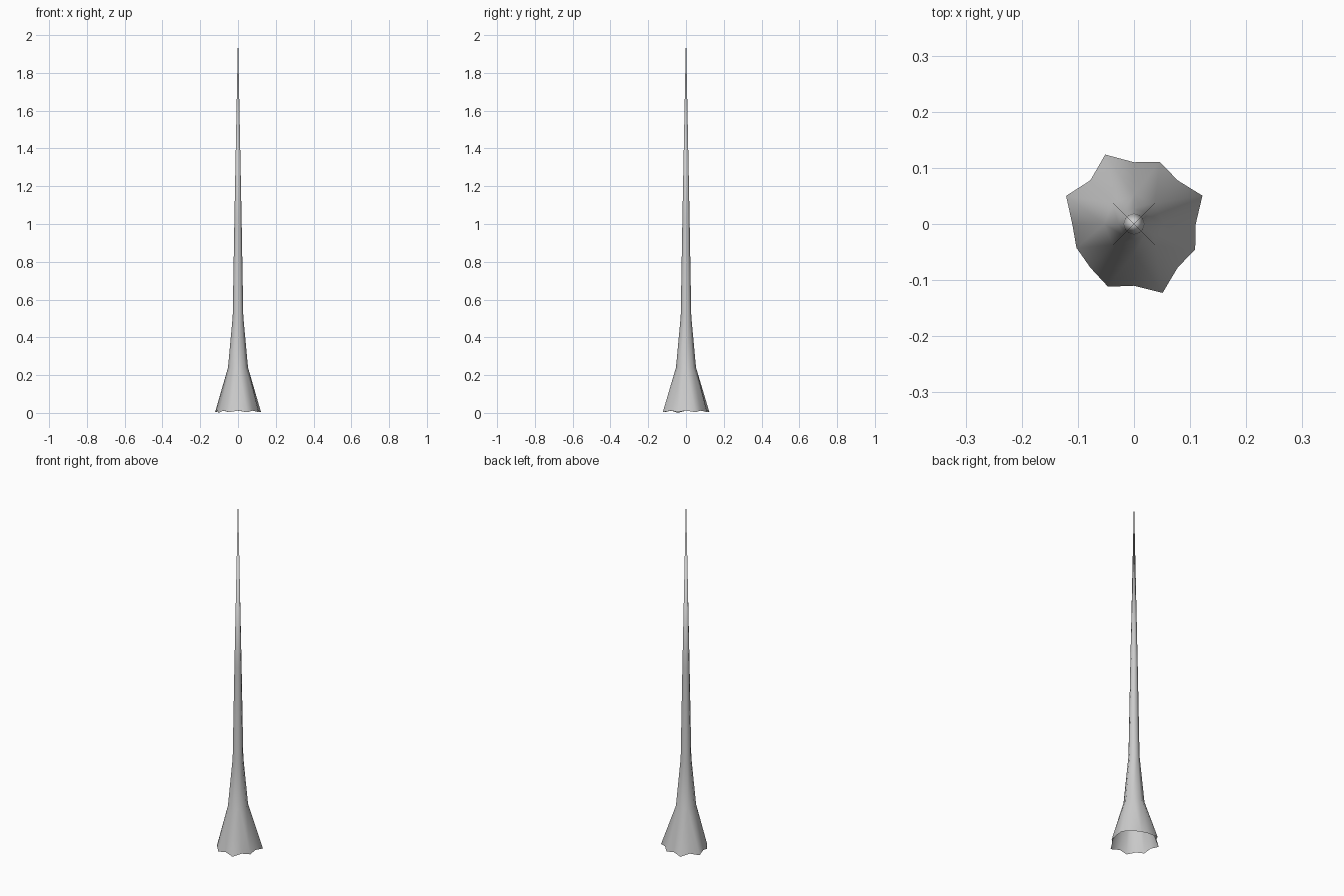
import bpy, bmesh
from math import cos, sin, radians

if "Cube" in bpy.data.objects:
    bpy.data.objects.remove(bpy.data.objects["Cube"])

bm = bmesh.new()

def ring(z, radius, sides=8):
    step = 360 / sides
    return [bm.verts.new((radius * cos(radians(i * step)), radius * sin(radians(i * step)), z))
            for i in range(sides)]

# Flared, open root ring: uneven lobes between eight even valleys
lobes = [0.132, 0.120, 0.134, 0.131, 0.111, 0.121, 0.133, 0.118]
root = ring(0.01, 0.11, 16)
for i, r in enumerate(lobes):
    a = radians(22.5 + 45 * i)
    root[2 * i].co.z = 0.012
    root[2 * i + 1].co = (r * cos(a), r * sin(a), 0.004)
root[9].co.z = 0.0

# Eight-sided tapering trunk rings
rings = [ring(z, r) for z, r in [(0.24, 0.053), (0.51, 0.028), (1.03, 0.019)]]
tip = bm.verts.new((0, 0, 2.0))

for i in range(8):
    j = (i + 1) % 8
    low, mid, nxt = root[2 * i], root[2 * i + 1], root[(2 * i + 2) % 16]
    a, b = rings[0][i], rings[0][j]
    bm.faces.new((low, mid, a))
    bm.faces.new((mid, b, a))
    bm.faces.new((mid, nxt, b))
    for lo, hi in zip(rings, rings[1:]):
        bm.faces.new((lo[i], lo[j], hi[j], hi[i]))
    bm.faces.new((rings[-1][i], rings[-1][j], tip))

# Smooth shaded trunk object
for f in bm.faces:
    f.smooth = True
mesh = bpy.data.meshes.new("trunk")
bm.to_mesh(mesh)
bm.free()
trunk = bpy.data.objects.new("trunk", mesh)
bpy.context.collection.objects.link(trunk)
